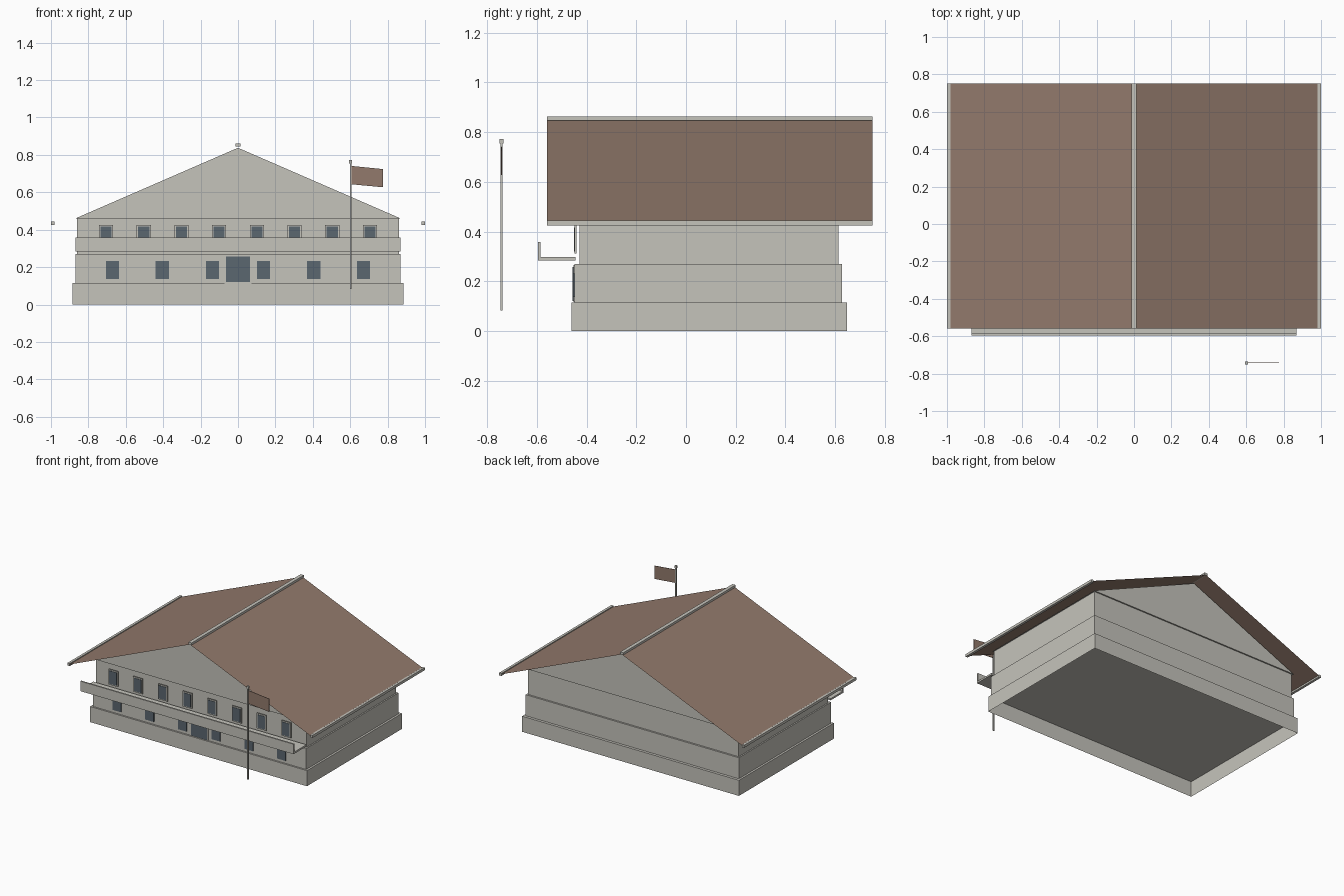
import bpy, bmesh

if "Cube" in bpy.data.objects:
    bpy.data.objects.remove(bpy.data.objects["Cube"])


def material(name, rgb):
    m = bpy.data.materials.new(name)
    m.diffuse_color = (*rgb, 1)
    m.use_nodes = True
    m.node_tree.nodes["Principled BSDF"].inputs["Base Color"].default_value = m.diffuse_color
    return m


STONE = material("pale_stone", (0.56, 0.55, 0.50))
BROWN = material("roof_brown", (0.29, 0.195, 0.15))
GLASS = material("window_slate", (0.105, 0.135, 0.16))


def mesh_object(name, verts, faces, mat):
    me = bpy.data.meshes.new(name)
    me.from_pydata(verts, [], faces)
    me.materials.append(mat)
    ob = bpy.data.objects.new(name, me)
    bpy.context.collection.objects.link(ob)
    return ob


def box(name, x, y, z, mat, open_bottom=False):
    """Box from (min, max) ranges on each axis."""
    verts = [(a, b, c) for c in z for a, b in
             ((x[0], y[0]), (x[1], y[0]), (x[1], y[1]), (x[0], y[1]))]
    faces = [(4, 5, 6, 7), (0, 1, 5, 4), (1, 2, 6, 5), (2, 3, 7, 6), (3, 0, 4, 7)]
    if not open_bottom:
        faces.append((3, 2, 1, 0))
    return mesh_object(name, verts, faces, mat)


def plate(name, cx, half, y, z, mat):
    return box(name, (cx - half, cx + half), y, z, mat)


# Stepped storeys; the plinth is hollow underneath
box("plinth", (-0.885, 0.885), (-0.46, 0.647), (0, 0.115), STONE, True)
box("ground_floor", (-0.87, 0.87), (-0.448, 0.627), (0.115, 0.27), STONE)
box("upper_floor", (-0.86, 0.86), (-0.428, 0.614), (0.27, 0.46), STONE)

# Gable block under the roof
g = [(-0.87, 0.46), (0.87, 0.46), (0, 0.838)]
mesh_object("gable", [(x, y, z) for y in (-0.437, 0.624) for x, z in g],
            [(0, 1, 2), (5, 4, 3), (0, 3, 4, 1), (1, 4, 5, 2), (2, 5, 3, 0)], STONE)

# Thin roof sheet with ridge and eave bars
RY = (-0.56, 0.75)
r = [(-0.99, 0.434), (0, 0.847), (0.99, 0.434)]
mesh_object("roof", [(x, y, z) for y in RY for x, z in r],
            [(0, 1, 4, 3), (1, 2, 5, 4)], BROWN)
box("ridge_bar", (-0.013, 0.013), RY, (0.846, 0.862), STONE)
for side, name in ((-1, "left"), (1, "right")):
    plate(name + "_eave_bar", side * 0.991, 0.009, RY, (0.425, 0.444), STONE)

# Balcony slab and parapet
box("balcony_floor", (-0.87, 0.87), (-0.595, -0.445), (0.284, 0.297), STONE)
box("balcony_parapet", (-0.87, 0.87), (-0.596, -0.585), (0.286, 0.358), STONE)

# Upper windows with pale frames
for i in range(8):
    cx = (i - 3.5) * 0.2017
    plate("upper_window_frame", cx, 0.038, (-0.448, -0.441), (0.312, 0.425), STONE)
    plate("upper_window", cx, 0.030, (-0.451, -0.446), (0.320, 0.416), GLASS)

# Ground floor windows and door
for cx in (0.137, 0.405, 0.672):
    for s in (-1, 1):
        plate("ground_window", s * cx, 0.035, (-0.454, -0.447), (0.136, 0.232), GLASS)
plate("door_frame", 0, 0.073, (-0.453, -0.446), (0.116, 0.266), STONE)
plate("door", 0, 0.065, (-0.457, -0.451), (0.12, 0.258), GLASS)

# Flagpole, cap and slightly drooping flag
plate("flagpole", 0.602, 0.0045, (-0.747, -0.738), (0.083, 0.76), STONE)
plate("pole_cap", 0.602, 0.008, (-0.75, -0.735), (0.754, 0.772), STONE)
f = [(0.605, 0.643), (0.775, 0.627), (0.775, 0.724), (0.605, 0.741)]
mesh_object("flag", [(x, y, z) for y in (-0.744, -0.741) for x, z in f],
            [(0, 1, 2, 3), (7, 6, 5, 4), (0, 4, 5, 1), (1, 5, 6, 2),
             (2, 6, 7, 3), (3, 7, 4, 0)], BROWN)
